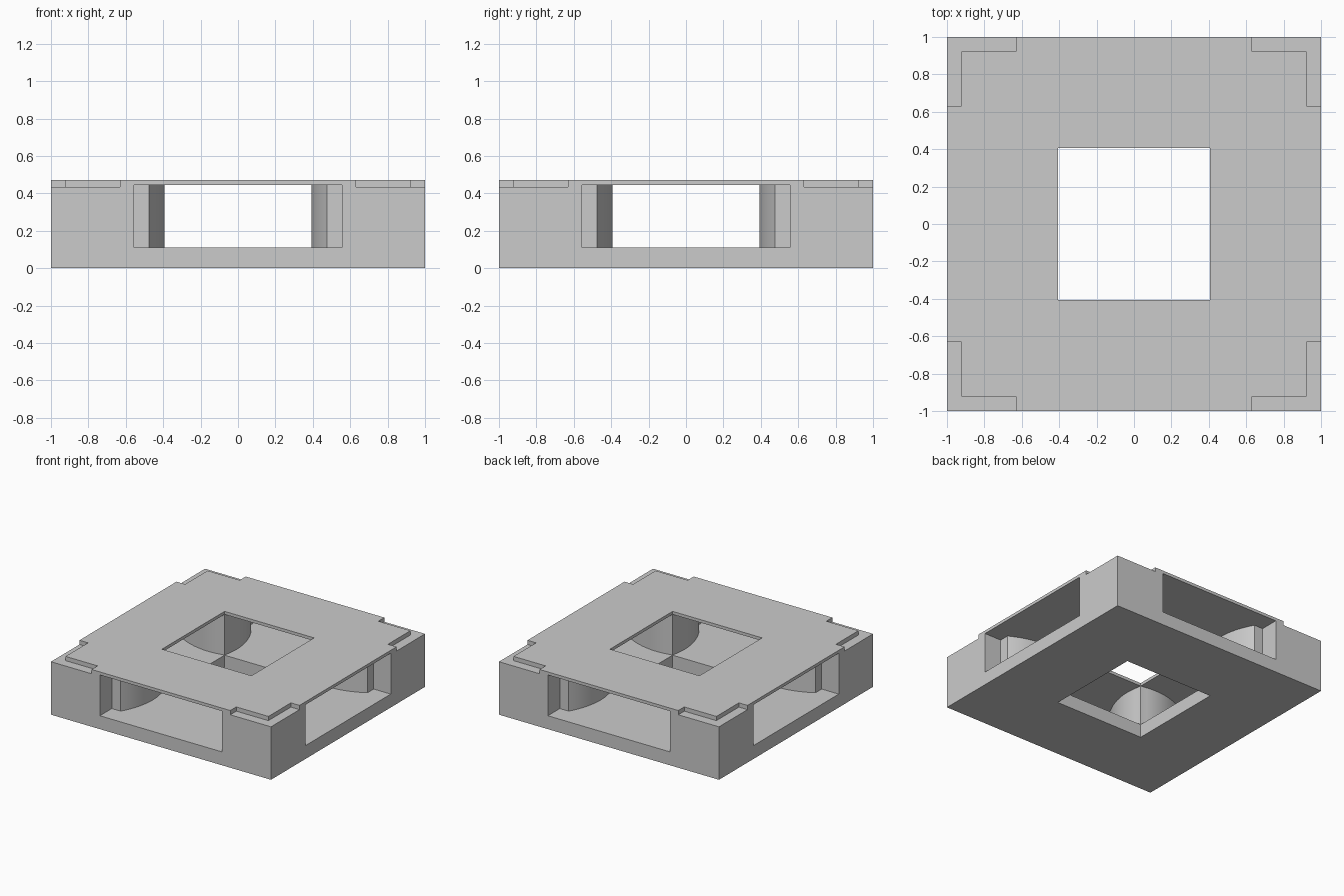
import bpy
import bmesh
from mathutils import Matrix
from math import pi

if "Cube" in bpy.data.objects:
    bpy.data.objects.remove(bpy.data.objects["Cube"], do_unlink=True)

HEIGHT, FLOOR, CEILING, LEDGE = 0.47, 0.11, 0.445, 0.435
WELL = 0.407

grey = bpy.data.materials.new("plain grey")
grey.use_nodes = True
colour = (0.6, 0.6, 0.6, 1)
grey.diffuse_color = colour
grey.node_tree.nodes["Principled BSDF"].inputs["Base Color"].default_value = colour


def prism(name, outline, low, high):
    """Extrude a plan outline between two heights."""
    bm = bmesh.new()
    face = bm.faces.new([bm.verts.new((x, y, low)) for x, y in outline])
    top = bmesh.ops.extrude_face_region(bm, geom=[face])["geom"]
    bmesh.ops.translate(bm, vec=(0, 0, high - low),
                        verts=[v for v in top if isinstance(v, bmesh.types.BMVert)])
    bmesh.ops.recalc_face_normals(bm, faces=bm.faces[:])
    mesh = bpy.data.meshes.new(name)
    bm.to_mesh(mesh)
    bm.free()
    obj = bpy.data.objects.new(name, mesh)
    bpy.context.collection.objects.link(obj)
    return obj


def square(half):
    return [(-half, -half), (half, -half), (half, half), (-half, half)]


def turned(points, quarter):
    turn = Matrix.Rotation(quarter * pi / 2, 2)
    return [tuple(turn @ Matrix(((x, 0), (y, 0))).col[0]) for x, y in points]


# Block
body = prism("block_body", square(1), 0, HEIGHT)
body.data.materials.append(grey)

# Central well through the floor and the roof
cutters = [prism("well_cutter", square(WELL), -0.1, 0.6)]

# Crossing passages: bulging pillar walls, then a step out to each opening
steps = 16
half_side = []
for i in range(steps + 1):
    y = WELL + (0.845 - WELL) * i / steps
    half_side.append((-(0.392 + 0.94 * (y - 0.548) ** 2), -y))
half_side[0] = (-WELL, -WELL)
half_side += [(-0.555, -0.845), (-0.555, -1.1)]
side = half_side + [(-x, y) for x, y in reversed(half_side[1:])]
plan = [p for q in range(4) for p in turned(side, q)]
cutters.append(prism("passage_cutter", plan, FLOOR, CEILING))

# L-shaped ledges at the top corners
ledge = [(0.63, 1.1), (0.63, 0.922), (0.922, 0.922),
         (0.922, 0.63), (1.1, 0.63), (1.1, 1.1)]
for q in range(4):
    cutters.append(prism("ledge_cutter", turned(ledge, q), LEDGE, 0.6))

# Cut the block and drop the cutters
for cutter in cutters:
    cut = body.modifiers.new("cut", "BOOLEAN")
    cut.operation = "DIFFERENCE"
    cut.solver = "EXACT"
    cut.object = cutter
graph = bpy.context.evaluated_depsgraph_get()
result = bpy.data.meshes.new_from_object(body.evaluated_get(graph))
body.modifiers.clear()
body.data = result
for cutter in cutters:
    bpy.data.objects.remove(cutter, do_unlink=True)

# Smooth pillar walls, sharp corners
bpy.ops.object.select_all(action="DESELECT")
body.select_set(True)
bpy.context.view_layer.objects.active = body
bpy.ops.object.shade_smooth_by_angle(angle=pi / 6)
